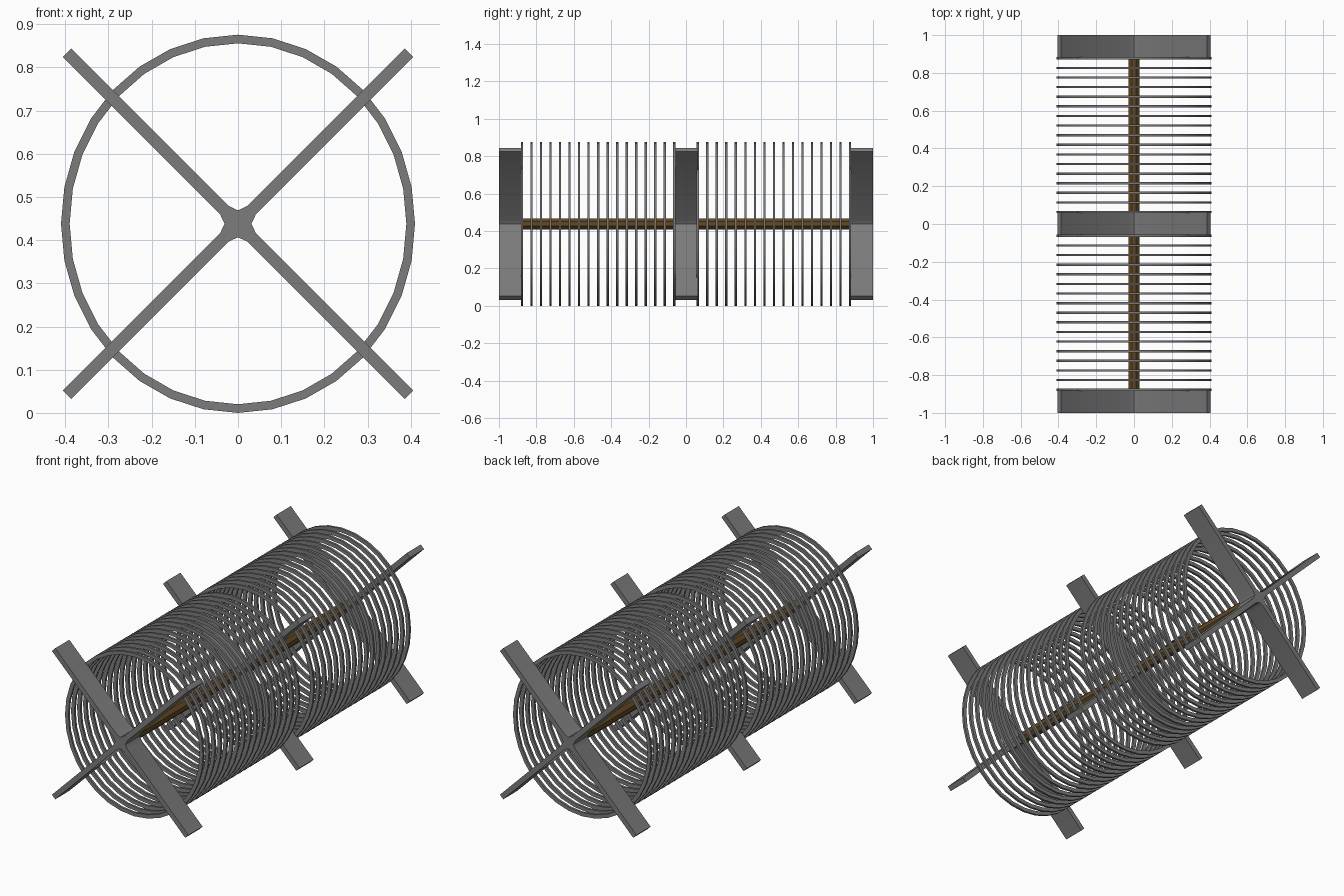
import bpy, bmesh, math
from mathutils import Matrix

if "Cube" in bpy.data.objects:
    bpy.data.objects.remove(bpy.data.objects["Cube"])

CZ = 0.438          # height of the long axis
RX, RZ = 0.41, 0.438  # outer ring radii
WALL, THICK = 0.02, 0.012


def material(name, rgb):
    mat = bpy.data.materials.new(name)
    mat.diffuse_color = (*rgb, 1)
    mat.use_nodes = True
    mat.node_tree.nodes["Principled BSDF"].inputs["Base Color"].default_value = mat.diffuse_color
    return mat


def finish(bm, name, mat):
    bmesh.ops.recalc_face_normals(bm, faces=bm.faces)
    me = bpy.data.meshes.new(name)
    bm.to_mesh(me)
    bm.free()
    ob = bpy.data.objects.new(name, me)
    bpy.context.collection.objects.link(ob)
    me.materials.append(mat)
    bpy.ops.object.select_all(action='DESELECT')
    ob.select_set(True)
    bpy.context.view_layer.objects.active = ob
    bpy.ops.object.shade_smooth_by_angle(angle=math.radians(30))


def add_ring(bm, y, n=32):
    # 32-sided hoop with rectangular section
    loops = []
    for inset, dy in ((0, -1), (0, 1), (WALL, 1), (WALL, -1)):
        loops.append([bm.verts.new(((RX - inset) * math.sin(2 * math.pi * i / n),
                                    y + dy * THICK / 2,
                                    CZ + (RZ - inset) * math.cos(2 * math.pi * i / n)))
                      for i in range(n)])
    for k in range(4):
        a, b = loops[k], loops[(k + 1) % 4]
        for i in range(n):
            j = (i + 1) % n
            bm.faces.new((a[i], a[j], b[j], b[i]))


def add_cross(bm, y, depth=0.12, half=0.0138, reach=0.56):
    # four-armed outline, thickened toward the centre, extruded along y
    arm = ((0.022, -0.022), (0.045, -half), (reach, -half), (reach, half), (0.045, half))
    pts = []
    for k in range(4):
        t = math.radians(45 + 90 * k)
        c, s = math.cos(t), math.sin(t)
        pts += [(c * d - s * p, s * d + c * p) for d, p in arm]
    front, back = ([bm.verts.new((x, y + e * depth / 2, CZ + z)) for x, z in pts]
                   for e in (-1, 1))
    for loop in (front, back):
        bm.faces.new([loop[5 * k] for k in range(4)])
        for k in range(4):
            bm.faces.new(loop[5 * k:5 * k + 5] + [loop[(5 * k + 5) % 20]])
    for i in range(20):
        j = (i + 1) % 20
        bm.faces.new((front[i], front[j], back[j], back[i]))


def add_rod(bm, y0, y1, r):
    # octagonal bar along y, flats facing up and sideways
    m = (Matrix.Translation((0, (y0 + y1) / 2, CZ))
         @ Matrix.Rotation(math.pi / 2, 4, 'X')
         @ Matrix.Rotation(math.pi / 8, 4, 'Z'))
    bmesh.ops.create_cone(bm, cap_ends=True, segments=8, radius1=r, radius2=r,
                          depth=y1 - y0, matrix=m)


brown = material("brown", (0.12, 0.065, 0.017))
dark = material("dark_grey", (0.2, 0.2, 0.2))

# two banks of hoops
for name, start in (("front_hoops", -0.877), ("back_hoops", 0.063)):
    bm = bmesh.new()
    for i in range(17):
        add_ring(bm, start + i * 0.0509)
    finish(bm, name, dark)

# crossed support blades
for name, y in (("front_cross", -0.94), ("middle_cross", 0.003), ("back_cross", 0.94)):
    bm = bmesh.new()
    add_cross(bm, y)
    finish(bm, name, dark)

# central axle in two lengths
for name, y0, y1 in (("front_axle", -0.885, -0.055), ("back_axle", 0.06, 0.885)):
    bm = bmesh.new()
    add_rod(bm, y0, y1, 0.031)
    finish(bm, name, brown)
